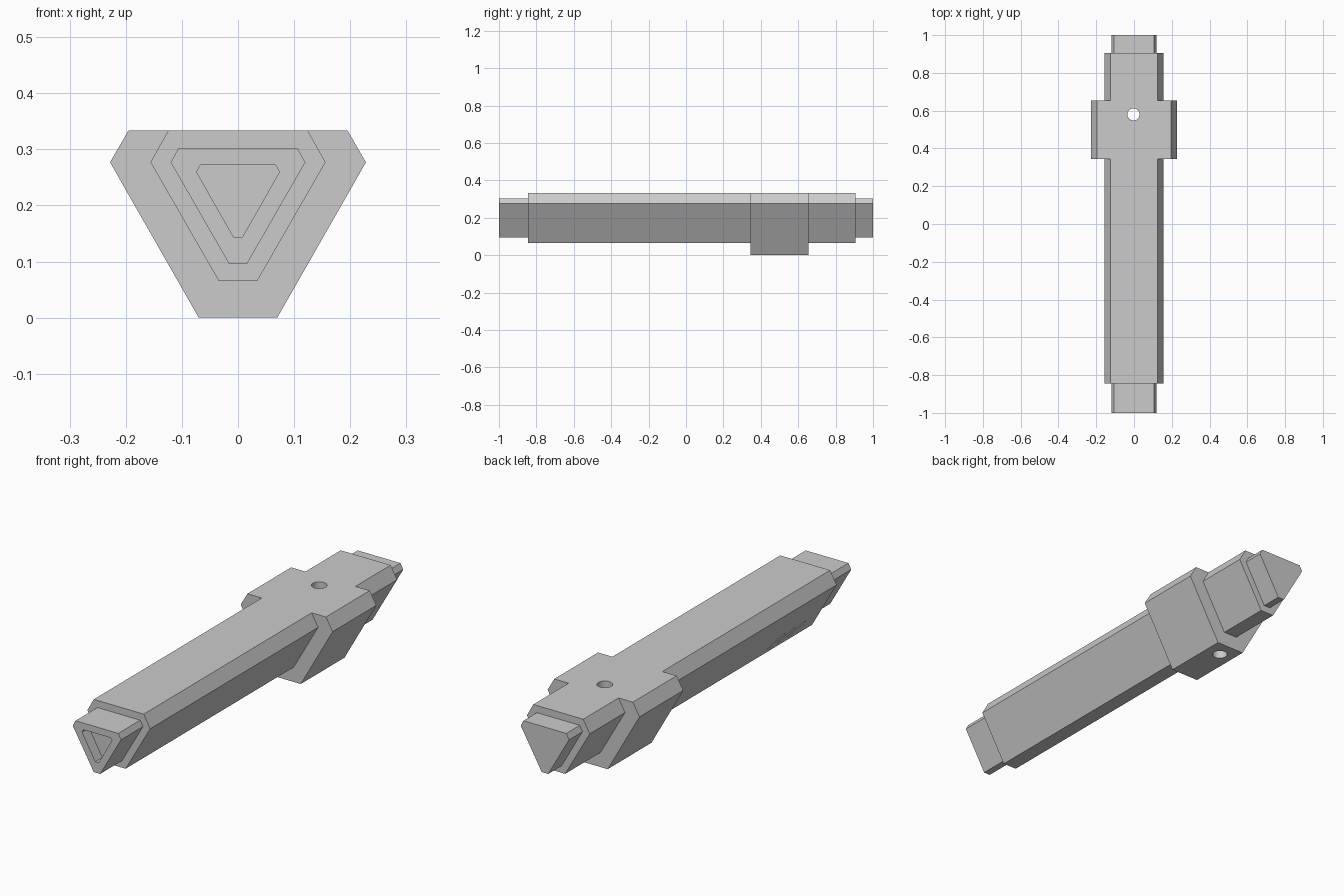
import bpy, bmesh
from math import radians
from mathutils import Matrix, Vector

cube = bpy.data.objects.get("Cube")
if cube:
    bpy.data.objects.remove(cube, do_unlink=True)

grey = bpy.data.materials.new("plain grey")
grey.use_nodes = True
color = (0.6, 0.6, 0.6, 1)
grey.diffuse_color = color
grey.node_tree.nodes["Principled BSDF"].inputs["Base Color"].default_value = color


def finish(name, bm):
    bmesh.ops.recalc_face_normals(bm, faces=bm.faces)
    mesh = bpy.data.meshes.new(name)
    bm.to_mesh(mesh)
    bm.free()
    mesh.materials.append(grey)
    ob = bpy.data.objects.new(name, mesh)
    bpy.context.collection.objects.link(ob)
    return ob


def prism(name, y0, y1, levels):
    """Mirrored section, given as (half width, height) from top to bottom, run along y."""
    section = levels + [(-x, z) for x, z in reversed(levels)]
    bm = bmesh.new()
    face = bm.faces.new([bm.verts.new((x, y0, z)) for x, z in section])
    out = bmesh.ops.extrude_face_region(bm, geom=[face])["geom"]
    verts = [v for v in out if isinstance(v, bmesh.types.BMVert)]
    bmesh.ops.translate(bm, vec=(0, y1 - y0, 0), verts=verts)
    return finish(name, bm)


def combine(target, tool, operation):
    mod = target.modifiers.new(operation, 'BOOLEAN')
    mod.operation, mod.object, mod.solver = operation, tool, 'EXACT'
    tool.hide_render = True
    with bpy.context.temp_override(object=target, active_object=target,
                                   selected_objects=[target]):
        bpy.ops.object.modifier_apply(modifier=mod.name)
    bpy.data.objects.remove(tool, do_unlink=True)


# Main bar, wide collar and the narrower core that shows at both ends
bar = prism("bar", -0.845, 0.905, [(0.124, 0.334), (0.156, 0.277), (0.034, 0.065)])
collar = prism("collar", 0.345, 0.655, [(0.195, 0.334), (0.228, 0.277), (0.07, 0)])
core = prism("core", -1, 1, [(0.106, 0.302), (0.12, 0.277), (0.016, 0.096)])
combine(bar, collar, 'UNION')
combine(bar, core, 'UNION')

# Recess in the front end
recess = prism("front_recess", -1.1, -0.95,
               [(0.067, 0.272), (0.074, 0.26), (0.008, 0.144)])
combine(bar, recess, 'DIFFERENCE')

# Round hole through the collar
bm = bmesh.new()
bmesh.ops.create_cone(bm, cap_ends=True, segments=32, radius1=0.032, radius2=0.032,
                      depth=1, matrix=Matrix.Translation((-0.003, 0.58, 0.2)))
combine(bar, finish("collar_hole", bm), 'DIFFERENCE')

# Three slanted slots on the right flank
down = Vector((0.5, 0, -0.866))
out = Vector((-0.866, 0, -0.5))
along = (Vector((0, 0.085, 0)) + down * 0.05).normalized()
across = out.cross(along)
for y in (-0.557, -0.63, -0.702):
    centre = Vector((-0.156, y, 0.277)) + down * 0.197
    frame = Matrix((along, across, out)).transposed().to_4x4()
    size = Matrix.Diagonal((0.1, 0.012, 0.04, 1))
    bm = bmesh.new()
    bmesh.ops.create_cube(bm, size=1, matrix=Matrix.Translation(centre) @ frame @ size)
    combine(bar, finish("flank_slot", bm), 'DIFFERENCE')

bpy.context.view_layer.objects.active = bar
bar.select_set(True)
bpy.ops.object.shade_smooth_by_angle(angle=radians(25))
